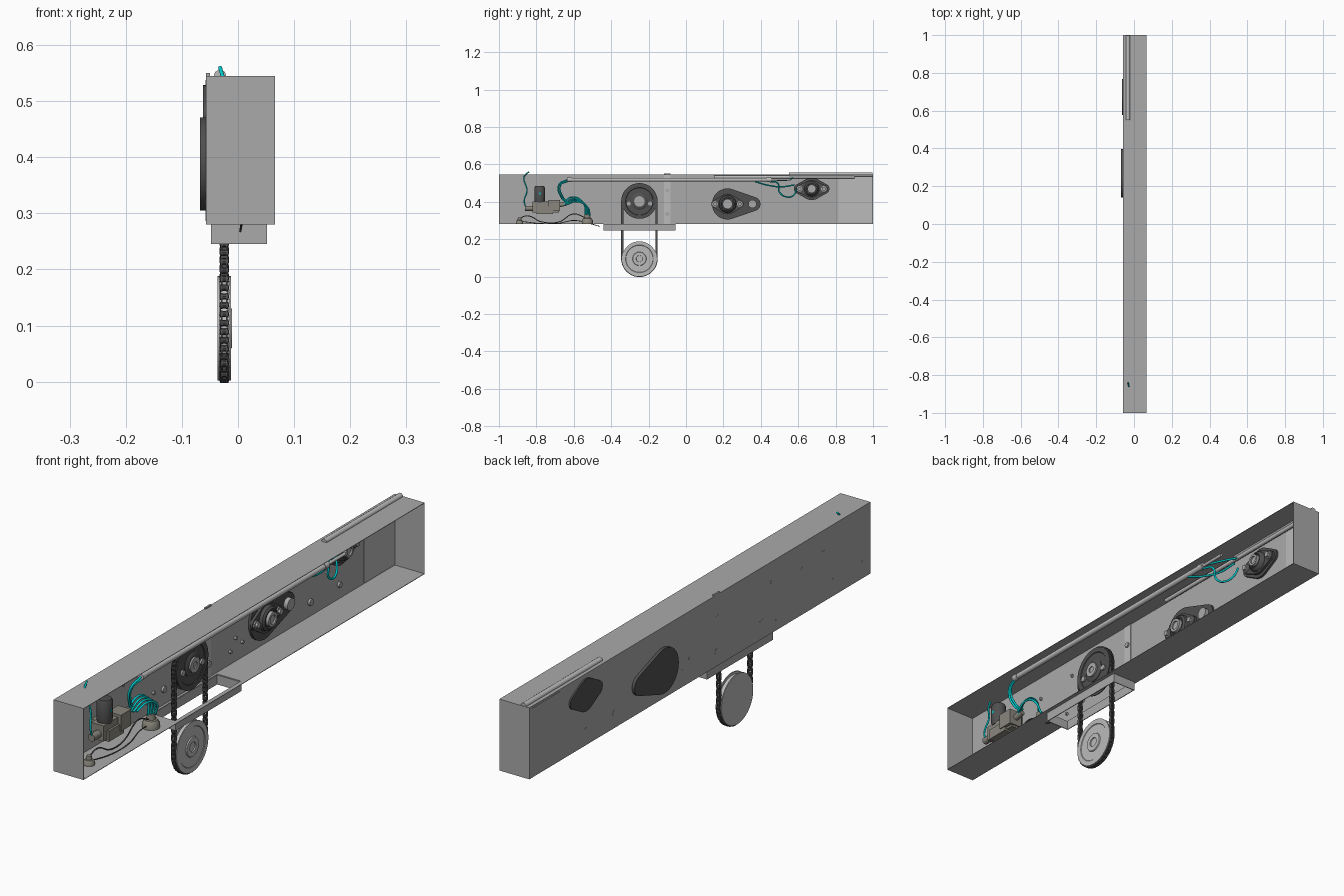
import bpy, bmesh
from math import sin, cos, pi, radians
from mathutils import Matrix, Vector
from mathutils.geometry import convex_hull_2d

if "Cube" in bpy.data.objects:
    bpy.data.objects.remove(bpy.data.objects["Cube"])


def material(name, rgb):
    m = bpy.data.materials.new(name)
    m.diffuse_color = (*rgb, 1)
    m.use_nodes = True
    m.node_tree.nodes["Principled BSDF"].inputs["Base Color"].default_value = m.diffuse_color
    return m


GREY = material("housing_grey", (0.4, 0.4, 0.4))
STEEL = material("light_steel", (0.5, 0.5, 0.5))
DARK = material("dark_metal", (0.08, 0.08, 0.08))
TEAL = material("teal_hose", (0.0, 0.6, 0.62))
BEIGE = material("pump_casing", (0.25, 0.24, 0.2))


def finish(name, bm, mat=GREY):
    bmesh.ops.recalc_face_normals(bm, faces=bm.faces)
    me = bpy.data.meshes.new(name)
    bm.to_mesh(me)
    bm.free()
    ob = bpy.data.objects.new(name, me)
    bpy.context.collection.objects.link(ob)
    me.materials.append(mat)
    bpy.context.view_layer.objects.active = ob
    bpy.ops.object.select_all(action='DESELECT')
    ob.select_set(True)
    bpy.ops.object.shade_smooth_by_angle(angle=radians(35))
    return ob


def boxes(name, dims, mat=GREY):
    bm = bmesh.new()
    for x0, x1, y0, y1, z0, z1 in dims:
        m = Matrix.Translation(((x0 + x1) / 2, (y0 + y1) / 2, (z0 + z1) / 2))
        bmesh.ops.create_cube(bm, size=1, matrix=m @ Matrix.Diagonal((x1 - x0, y1 - y0, z1 - z0, 1)))
    return finish(name, bm, mat)


def add_hull(bm, circles, x0, x1, n=32):
    """Plate in the yz plane: hull around circles (y, z, r), extruded along x."""
    pts = [Vector((y + r * cos(2 * pi * i / n), z + r * sin(2 * pi * i / n)))
           for y, z, r in circles for i in range(n)]
    ring = [pts[i] for i in convex_hull_2d(pts)]
    a = [bm.verts.new((x0, *p)) for p in ring]
    b = [bm.verts.new((x1, *p)) for p in ring]
    bm.faces.new(a)
    bm.faces.new(b)
    for i in range(len(ring)):
        j = (i + 1) % len(ring)
        bm.faces.new((a[i], a[j], b[j], b[i]))


def hull(name, circles, x0, x1, mat=GREY, n=32):
    bm = bmesh.new()
    add_hull(bm, circles, x0, x1, n)
    return finish(name, bm, mat)


def lathe(name, profile, loc, axis='X', mat=GREY, n=40):
    """(radius, height) profile turned round an axis."""
    bm = bmesh.new()
    rot = Matrix.Rotation(pi / 2, 4, 'Y') if axis == 'X' else Matrix()
    vs = [bm.verts.new((r, 0, h)) for r, h in profile]
    es = [bm.edges.new(p) for p in zip(vs, vs[1:])]
    bmesh.ops.spin(bm, geom=vs + es, cent=(0, 0, 0), axis=(0, 0, 1), angle=2 * pi, steps=n)
    bmesh.ops.remove_doubles(bm, verts=bm.verts, dist=1e-5)
    bm.transform(Matrix.Translation(loc) @ rot)
    return finish(name, bm, mat)


def tube(name, pts, r, mat=GREY, smooth=True):
    cu = bpy.data.curves.new(name, 'CURVE')
    cu.dimensions = '3D'
    cu.bevel_depth, cu.bevel_resolution, cu.resolution_u = r, 3, 8
    cu.use_fill_caps = True
    sp = cu.splines.new('BEZIER')
    sp.bezier_points.add(len(pts) - 1)
    for bp, p in zip(sp.bezier_points, pts):
        bp.co = p
        bp.handle_left_type = bp.handle_right_type = 'AUTO' if smooth else 'VECTOR'
    cu.materials.append(mat)
    ob = bpy.data.objects.new(name, cu)
    bpy.context.collection.objects.link(ob)
    return ob


# Channel housing, open on the right side, floor cut out above the chain guard
X0, X1, Z0, Z1, T = -0.057, 0.066, 0.28, 0.545, 0.002
boxes("housing", [
    (X0, X0 + T, -1, 1, Z0, Z1), (X0, X1, -1, 1, Z1 - T, Z1),
    (X0, X1, -1, -1 + T, Z0, Z1), (X0, X1, 1 - T, 1, Z0, Z1),
    (X0, X1, -1, -0.44, Z0, Z0 + T), (X0, X1, -0.055, 1, Z0, Z0 + T),
    (X0, -0.046, -0.44, -0.055, Z0, Z0 + T), (0.05, X1, -0.44, -0.055, Z0, Z0 + T)])

# Chain guard frame under the floor
boxes("chain_guard", [
    (-0.048, -0.045, -0.44, -0.055, 0.245, Z0), (0.049, 0.052, -0.44, -0.055, 0.245, Z0),
    (-0.048, 0.052, -0.44, -0.437, 0.245, Z0), (-0.048, 0.052, -0.058, -0.055, 0.245, Z0)])

# Wall panels, joint and slot
boxes("access_panel", [(-0.056, -0.053, 0.815, 0.995, 0.288, 0.536)], STEEL)
boxes("access_door", [(-0.0582, -0.056, 0.82, 0.985, 0.286, 0.538)])
boxes("joint_strip", [(-0.056, -0.053, -0.117, -0.083, Z0, Z1 - T)], STEEL)
boxes("joint_cap", [(-0.057, -0.05, -0.117, -0.083, Z1 - T, 0.55)])
boxes("wall_slot", [(-0.0578, -0.054, -0.73, -0.71, 0.35, 0.47)])

# Sprocket wheels, grooved for the chain
CY, CX, ZT, ZB, R = -0.249, -0.0245, 0.402, 0.095, 0.0915
wheel = [(0, -0.012), (0.093, -0.012), (0.093, -0.0085), (0.084, -0.0085),
         (0.084, 0.0085), (0.093, 0.0085), (0.093, 0.012), (0.074, 0.012),
         (0.072, 0.010), (0.037, 0.010), (0.035, 0.014), (0.018, 0.014), (0.017, 0.010), (0, 0.010)]
lathe("lower_wheel", wheel, (CX, CY, ZB), mat=STEEL, n=64)
lathe("upper_wheel", wheel, (CX, CY, ZT), mat=DARK, n=64)
hub = [(0, -0.03), (0.045, -0.03), (0.045, 0.012), (0.036, 0.018), (0.028, 0.018)]
lathe("upper_hub", hub + [(0, 0.018)], (CX, CY, ZT), mat=DARK)
lathe("upper_shaft", [(0, 0), (0.028, 0), (0.028, 0.024), (0.012, 0.024), (0.012, 0.02), (0, 0.02)], (CX, CY, ZT))
bm = bmesh.new()
for s in (-1, 1):
    add_hull(bm, [(CY + s * 0.057, ZT - 0.012, 0.011)], CX, CX + 0.016, 12)
finish("upper_wheel_bolts", bm)

# Roller chain round both wheels
H = ZT - ZB
LOOP = 2 * pi * R + 2 * H


def chain_point(s):
    s %= LOOP
    if s < H:
        return Vector((CY + R, ZB + s))
    s -= H
    if s < pi * R:
        return Vector((CY + R * cos(s / R), ZT + R * sin(s / R)))
    s -= pi * R
    if s < H:
        return Vector((CY - R, ZT - s))
    s -= H
    return Vector((CY - R * cos(s / R), ZB - R * sin(s / R)))


bm = bmesh.new()
N = 76
for i in range(N):
    a, b = chain_point(i * LOOP / N), chain_point((i + 1) * LOOP / N)
    off = 0.0066 if i % 2 else 0.0045
    for s in (-1, 1):
        x = CX + s * off
        add_hull(bm, [(*a, 0.0062), (*b, 0.0062)], x - 0.001, x + 0.001, 12)
    add_hull(bm, [(*a, 0.0058)], CX - 0.0055, CX + 0.0055, 10)
    add_hull(bm, [(*a, 0.003)], CX - 0.0082, CX + 0.0082, 8)
finish("roller_chain", bm, DARK)


# Flange bearings through the wall
def bearing(name, y, z, outline, x_out, r, bolts):
    hull(name + "_plate", outline, x_out, -0.046, DARK)
    hull(name + "_flange", [(y, z, r)] + [(by, bz, 0.02) for by, bz in bolts], -0.046, -0.036, DARK)
    lathe(name + "_housing", [(0, 0), (r * .86, 0), (r * .8, 0.012), (r * .66, 0.018), (r * .58, 0.018),
                              (r * .56, 0.012), (0, 0.012)], (-0.037, y, z), mat=DARK)
    lathe(name + "_collar", [(0, 0), (r * .48, 0), (r * .48, 0.026), (r * .3, 0.026),
                             (r * .3, 0.02), (0, 0.02)], (-0.037, y, z))
    b = bmesh.new()
    for by, bz in bolts:
        add_hull(b, [(by, bz, 0.015)], -0.037, -0.031, 20)
        add_hull(b, [(by, bz, 0.011)], -0.032, -0.022, 6)
    finish(name + "_bolts", b)


bearing("middle_bearing", 0.222, 0.388, [(0.222, 0.388, 0.083), (0.36, 0.388, 0.038)],
        -0.068, 0.055, [(0.155, 0.388), (0.288, 0.388)])
hull("middle_idler_bolt", [(0.355, 0.388, 0.022)], -0.047, -0.03)
bearing("rear_bearing", 0.672, 0.469, [(0.672, 0.469, 0.06), (0.604, 0.469, 0.027), (0.740, 0.469, 0.027)],
        -0.0625, 0.047, [(0.607, 0.469), (0.737, 0.469)])

# Small wall bolts
bm = bmesh.new()
for y, z, r in [(-0.42, 0.47, .006), (-0.42, 0.35, .006), (-0.1, 0.46, .01), (-0.1, 0.335, .012),
                (-0.36, 0.34, .012), (0.06, 0.37, .006), (0.03, 0.33, .006), (0.1, 0.34, .006),
                (0.5, 0.335, .012), (0.67, 0.335, .01), (-0.78, 0.34, .006), (-0.95, 0.34, .006),
                (-0.45, 0.32, .006), (-0.6, 0.45, .006)]:
    add_hull(bm, [(y, z, r)], -0.0575, -0.047, 12)
finish("wall_bolts", bm)

# Pipes along the roof
PX, PZ = 0.046, 0.518
tube("upper_pipe", [(PX, -0.635, PZ), (PX, 0.45, PZ)], 0.0105, STEEL, False)
tube("inner_rod", [(-0.03, 0.15, 0.532), (-0.03, 0.9, 0.532)], 0.008, STEEL, False)
tube("top_rod", [(-0.032, 0.55, 0.545), (-0.032, 0.998, 0.545)], 0.011, STEEL, False)
for y in (-0.625, 0.445):
    tube("pipe_collar", [(PX, y - 0.012, PZ), (PX, y + 0.012, PZ)], 0.0125, STEEL, False)
tube("pipe_piston", [(PX, 0.44, PZ), (PX, 0.56, PZ)], 0.006, STEEL, False)

# Pump: block, end fittings, canister
boxes("pump_block", [(-0.035, 0.03, -0.80, -0.71, 0.335, 0.375), (-0.028, 0.022, -0.82, -0.68, 0.342, 0.40),
                     (-0.02, 0.034, -0.735, -0.675, 0.35, 0.41), (-0.055, -0.03, -0.78, -0.72, 0.345, 0.39)], BEIGE)
lathe("pump_canister", [(0, 0.395), (0.025, 0.395), (0.028, 0.41), (0.028, 0.475), (0.024, 0.483), (0, 0.483)],
      (0, -0.782, 0), 'Z', DARK, 24)
boxes("pump_gauge", [(0.024, 0.0285, -0.786, -0.778, 0.44, 0.45)], TEAL)
tube("pump_fitting", [(0, -0.86, 0.365), (0, -0.81, 0.365)], 0.014, BEIGE, False)
tube("pump_outlet", [(0.005, -0.69, 0.38), (0.005, -0.64, 0.39)], 0.012, BEIGE, False)

# Floor connectors
for name, y, k in (("hose_connector", -0.527, 1.0), ("cable_connector", -0.89, 0.65)):
    lathe(name, [(0, 0), (0.03 * k, 0), (0.03 * k, 0.018 * k), (0.022 * k, 0.03 * k), (0.016 * k, 0.032 * k),
                 (0.014 * k, 0.052 * k), (0, 0.052 * k)], (0.012, y, 0.281), 'Z', BEIGE, 24)

# Teal hoses
for i in range(4):
    d = i * 0.008
    tube("pump_hose", [(0.005 + d, -0.66 + d, 0.385), (0.012 + d, -0.61 + d, 0.425 - d),
                       (0.012 + d, -0.55 + d, 0.395 - d), (0.008 + d / 2, -0.537 + d, 0.325)], 0.004, TEAL)
for d in (0, 0.01):
    tube("pipe_feed_hose", [(PX, -0.635, PZ - d), (0.035, -0.68 + d, 0.49), (0.02, -0.665 + d, 0.42),
                            (0.01, -0.64 + d, 0.395)], 0.004, TEAL)
tube("rear_hose", [(PX, 0.37, PZ - 0.01), (0.03, 0.43, 0.49), (0.01, 0.51, 0.48), (0.0, 0.58, 0.49)], 0.004, TEAL)
tube("rear_hose_loop", [(PX, 0.45, PZ - 0.01), (0.03, 0.49, 0.50), (0.02, 0.50, 0.45), (0.01, 0.55, 0.425),
                        (0.0, 0.58, 0.44), (-0.01, 0.59, 0.47)], 0.004, TEAL)
tube("rear_hose_top", [(PX, 0.46, PZ), (0.02, 0.53, 0.515), (-0.02, 0.57, 0.525)], 0.004, TEAL)
tube("front_hose", [(-0.032, -0.84, 0.56), (-0.025, -0.865, 0.535), (-0.01, -0.85, 0.46),
                    (0, -0.865, 0.40), (0, -0.855, 0.37)], 0.0035, TEAL)

# Black cables along the floor
tube("front_cable", [(0.012, -0.89, 0.31), (0.015, -0.85, 0.325), (0.015, -0.77, 0.292), (0.01, -0.68, 0.292),
                     (0.01, -0.60, 0.335), (0.012, -0.54, 0.315)], 0.0025, DARK)
tube("floor_cable", [(0.02, -0.88, 0.295), (0.03, -0.78, 0.284), (0.03, -0.68, 0.285), (0.02, -0.60, 0.30),
                     (0.008, -0.52, 0.285), (0.004, -0.46, 0.268)], 0.002, DARK)
